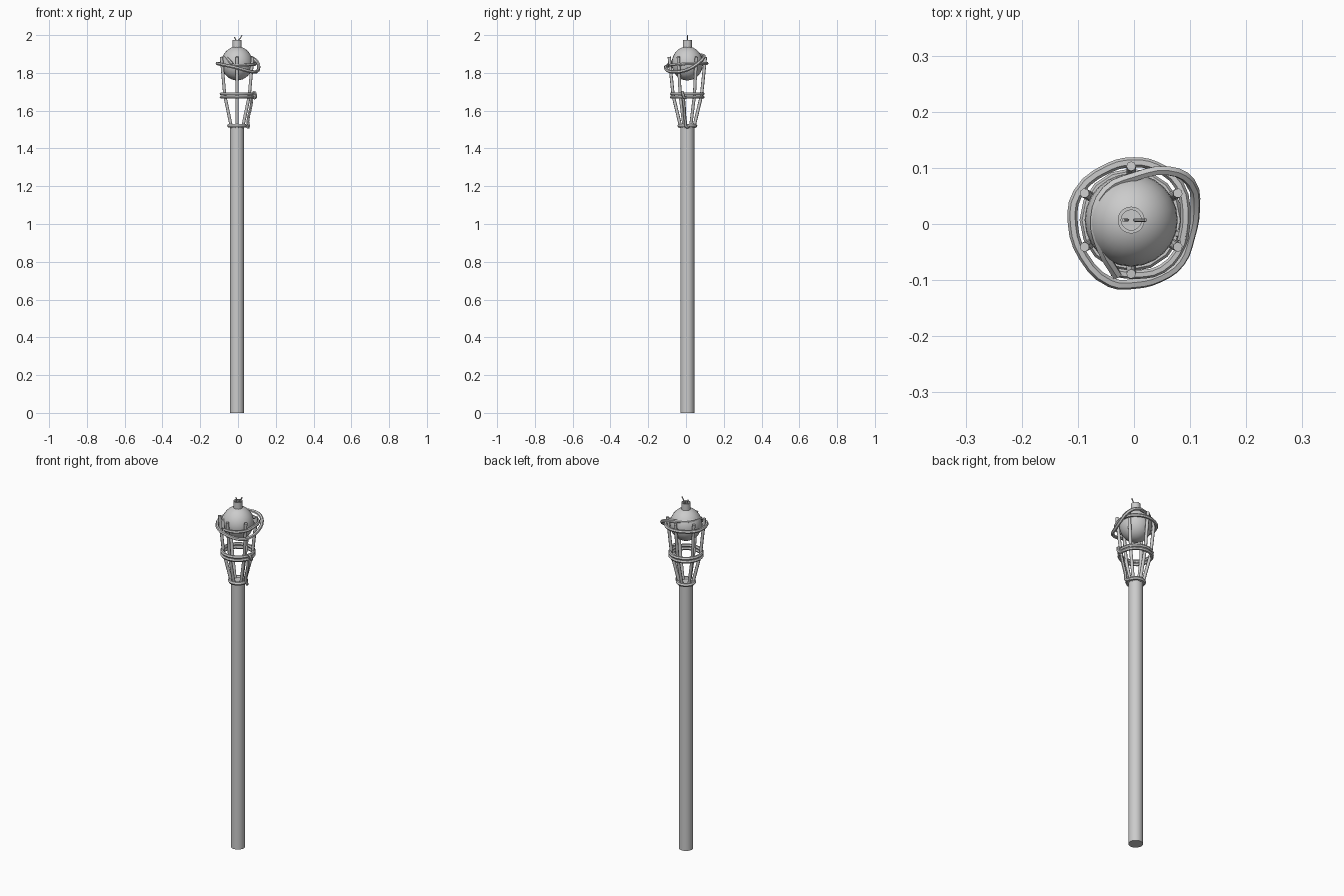
import bpy, bmesh, math
from mathutils import Vector

if "Cube" in bpy.data.objects:
    bpy.data.objects.remove(bpy.data.objects["Cube"])

CX, CY = -0.005, 0.007  # axis of the torch


def finish(ob, angle=40):
    bpy.ops.object.select_all(action='DESELECT')
    ob.select_set(True)
    bpy.context.view_layer.objects.active = ob
    bpy.ops.object.shade_smooth_by_angle(angle=math.radians(angle))


def tube(name, pts, r, cyclic=False, smooth=False, res=1):
    """Round tube along a path, turned into a mesh."""
    cu = bpy.data.curves.new(name, 'CURVE')
    cu.dimensions = '3D'
    cu.bevel_depth = r
    cu.bevel_resolution = res
    cu.use_fill_caps = True
    cu.resolution_u = 3
    if smooth:
        sp = cu.splines.new('BEZIER')
        sp.bezier_points.add(len(pts) - 1)
        for b, p in zip(sp.bezier_points, pts):
            b.co = p
            b.handle_left_type = b.handle_right_type = 'AUTO'
    else:
        sp = cu.splines.new('POLY')
        sp.points.add(len(pts) - 1)
        for b, p in zip(sp.points, pts):
            b.co = (*p, 1)
    sp.use_cyclic_u = cyclic
    ob = bpy.data.objects.new(name, cu)
    bpy.context.collection.objects.link(ob)
    bpy.ops.object.select_all(action='DESELECT')
    ob.select_set(True)
    bpy.context.view_layer.objects.active = ob
    bpy.ops.object.convert(target='MESH')
    ob = bpy.context.view_layer.objects.active
    ob.name = name
    finish(ob, 50)
    return ob


def lathe(name, profile, n):
    """Revolve an (r, z) profile about the torch axis."""
    bm = bmesh.new()
    vs = [bm.verts.new((CX + r, CY, z)) for r, z in profile]
    es = [bm.edges.new(p) for p in zip(vs, vs[1:])]
    bmesh.ops.spin(bm, geom=vs + es, cent=(CX, CY, 0), axis=(0, 0, 1),
                   angle=2 * math.pi, steps=n)
    bmesh.ops.remove_doubles(bm, verts=bm.verts, dist=1e-5)
    bmesh.ops.recalc_face_normals(bm, faces=bm.faces)
    me = bpy.data.meshes.new(name)
    bm.to_mesh(me)
    bm.free()
    ob = bpy.data.objects.new(name, me)
    bpy.context.collection.objects.link(ob)
    finish(ob)
    return ob


def polar(r, deg, z):
    a = math.radians(deg)
    return (CX + r * math.cos(a), CY + r * math.sin(a), z)


def ring(name, r, z, thick, n=16):
    return tube(name, [polar(r, 360 * i / n, z) for i in range(n)], thick, cyclic=True)


# pole
lathe("pole", [(0, 0), (0.037, 0), (0.037, 1.52), (0, 1.52)], 24)

# oil flask: globe with an open neck and rim
R, ZC = 0.083, 1.85
globe = [(R * math.sin(math.pi * i / 16), ZC - 0.09 * math.cos(math.pi * i / 16))
         for i in range(17)]
globe[0], globe[-1] = (0, ZC - 0.09), (0, ZC + 0.09)
lathe("oil_globe", globe, 24)
lathe("globe_neck", [(0.024, 1.925), (0.024, 1.973), (0.018, 1.973),
                     (0.018, 1.955), (0, 1.955)], 20)

# two wicks
tube("wick_left", [(CX - 0.007, CY, 1.95), (CX - 0.007, CY, 1.975),
                   (CX - 0.014, CY, 1.99)], 0.003)
tube("wick_right", [(CX + 0.006, CY, 1.95), (CX + 0.008, CY, 1.975),
                    (CX + 0.018, CY, 1.985), (CX + 0.026, CY, 1.999)], 0.003)

# six bent cage ribs
for i in range(6):
    a = 30 + 60 * i
    tube(f"cage_rib_{i + 1}", [polar(0.034, a, 1.51), polar(0.075, a, 1.68),
                               polar(0.096, a, 1.885)], 0.0085, res=2)

# binding rings
ring("collar_ring", 0.043, 1.52, 0.01)
ring("middle_ring_upper", 0.083, 1.689, 0.009)
ring("middle_ring_lower", 0.083, 1.671, 0.009)

# vine linking the collar to the middle rings
tube("vine_link", [(0.045, 0.012, 1.52), (0.055, 0.004, 1.513), (0.052, -0.003, 1.54),
                   (0.07, -0.01, 1.63), (0.076, -0.015, 1.68), (0.085, -0.018, 1.698),
                   (0.093, -0.016, 1.685), (0.09, -0.008, 1.668), (0.08, 0.0, 1.67)],
     0.008, smooth=True)

# vine wound twice around the top of the cage
tube("top_vine", [(0.086, -0.03, 1.845), (0.092, 0.01, 1.85), (0.08, 0.07, 1.85),
                  (0.04, 0.102, 1.85), (0.0, 0.11, 1.85), (-0.045, 0.1, 1.85),
                  (-0.1, 0.055, 1.85), (-0.109, 0.0, 1.85), (-0.09, -0.058, 1.845),
                  (-0.042, -0.104, 1.835), (0.0, -0.107, 1.825), (0.045, -0.096, 1.812),
                  (0.083, -0.068, 1.805), (0.1, -0.025, 1.808), (0.109, 0.025, 1.825),
                  (0.1, 0.075, 1.86), (0.06, 0.095, 1.885), (0.0, 0.084, 1.893),
                  (-0.05, 0.06, 1.895), (-0.07, 0.01, 1.892), (-0.06, -0.04, 1.88),
                  (-0.03, -0.092, 1.845)], 0.009, smooth=True)
tube("top_vine_inner", [(0.092, 0.0, 1.85), (0.086, -0.035, 1.845), (0.05, -0.08, 1.842),
                        (0.0, -0.09, 1.84), (-0.04, -0.085, 1.842)], 0.008, smooth=True)
